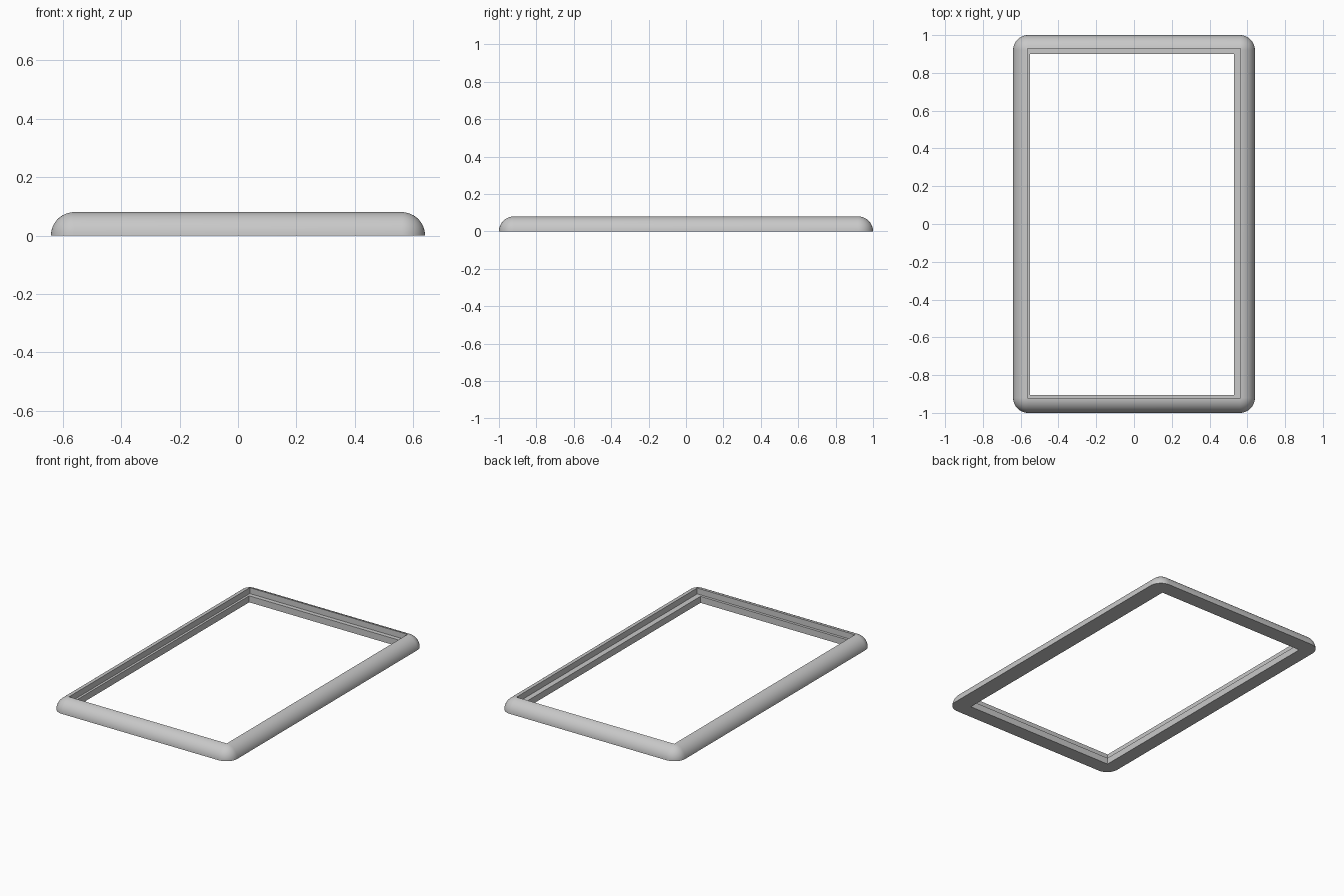
import bpy
import bmesh
import math

if "Cube" in bpy.data.objects:
    bpy.data.objects.remove(bpy.data.objects["Cube"])

RADIUS = 0.08            # outer quarter-round of the moulding
CORE_X, CORE_Y = 0.56, 0.92
STEPS = 12               # segments per quarter turn
LEDGE_Z = 0.042

grey = bpy.data.materials.new("light_grey")
grey.use_nodes = True
colour = (0.58, 0.58, 0.58, 1)
grey.diffuse_color = colour
grey.node_tree.nodes["Principled BSDF"].inputs["Base Color"].default_value = colour


def ring(bm, x0, x1, y0, y1, r, z):
    """Rounded rectangle of vertices; r = 0 gives stacked corner points."""
    corners = [(x1, y1), (x0, y1), (x0, y0), (x1, y0)]
    verts = []
    for i, (cx, cy) in enumerate(corners):
        for k in range(STEPS + 1):
            a = math.pi / 2 * (i + k / STEPS)
            verts.append(bm.verts.new((cx + r * math.cos(a), cy + r * math.sin(a), z)))
    return verts


bm = bmesh.new()
core = (-CORE_X, CORE_X, -CORE_Y, CORE_Y)
rim = (-0.565, 0.565, -0.922, 0.928)
opening = (-0.55, 0.53, -0.905, 0.90)

# Rounded outside, from the base up to the crest
rings = []
for k in range(STEPS):
    a = math.pi / 2 * k / STEPS
    rings.append(ring(bm, *core, RADIUS * math.cos(a), RADIUS * math.sin(a)))

# Inner rebate: rim, ledge and opening
rings.append(ring(bm, *rim, 0, RADIUS))
rings.append(ring(bm, *rim, 0, LEDGE_Z))
rings.append(ring(bm, *opening, 0, LEDGE_Z))
rings.append(ring(bm, *opening, 0, 0))

# Bridge the rings, closing across the flat underside
for lower, upper in zip(rings, rings[1:] + rings[:1]):
    n = len(lower)
    for i in range(n):
        j = (i + 1) % n
        bm.faces.new((lower[i], lower[j], upper[j], upper[i]))

bmesh.ops.remove_doubles(bm, verts=bm.verts, dist=0.00001)
bmesh.ops.recalc_face_normals(bm, faces=bm.faces)
mesh = bpy.data.meshes.new("frame_moulding")
bm.to_mesh(mesh)
bm.free()
mesh.materials.append(grey)

frame = bpy.data.objects.new("frame_moulding", mesh)
bpy.context.collection.objects.link(frame)
bpy.ops.object.select_all(action="DESELECT")
frame.select_set(True)
bpy.context.view_layer.objects.active = frame
bpy.ops.object.shade_smooth_by_angle(angle=math.radians(30))
